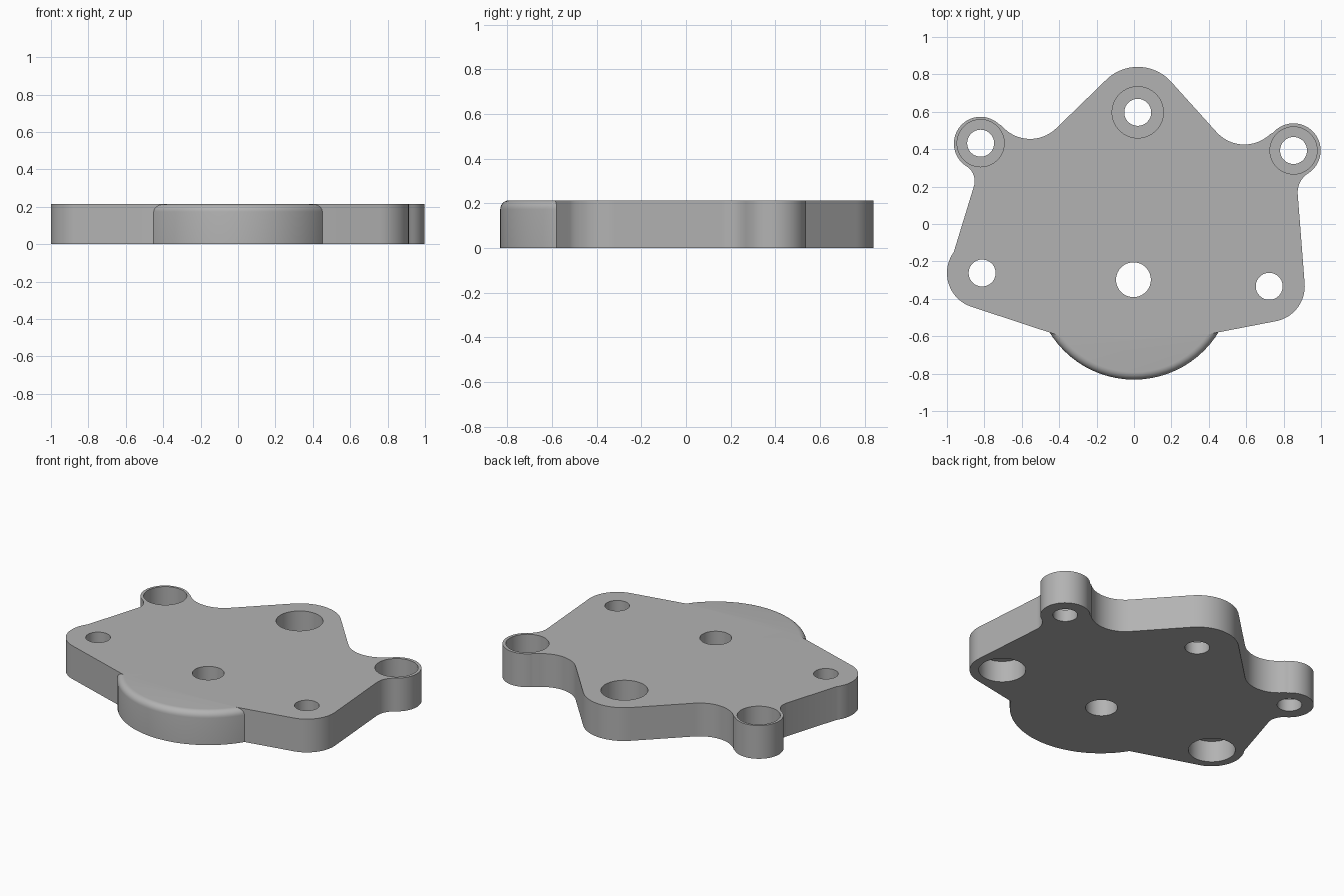
import bpy, bmesh, math

if "Cube" in bpy.data.objects:
    bpy.data.objects.remove(bpy.data.objects["Cube"])

HEIGHT = 0.214
BORE_DEPTH = 0.137

grey = bpy.data.materials.new("Plain grey")
grey.use_nodes = True
grey.diffuse_color = (0.45, 0.45, 0.45, 1)
grey.node_tree.nodes["Principled BSDF"].inputs["Base Color"].default_value = (0.45, 0.45, 0.45, 1)


def arc(x, y, r, start, end):
    n = max(3, round(abs(end - start) / 5))
    angles = [math.radians(start + (end - start) * i / n) for i in range(n + 1)]
    return [(x + r * math.cos(a), y + r * math.sin(a)) for a in angles]


def prism(name, outline, z0, z1):
    bm = bmesh.new()
    base = bm.faces.new([bm.verts.new((x, y, z0)) for x, y in outline])
    top = bmesh.ops.extrude_face_region(bm, geom=[base])["geom"]
    verts = [g for g in top if isinstance(g, bmesh.types.BMVert)]
    bmesh.ops.translate(bm, verts=verts, vec=(0, 0, z1 - z0))
    bmesh.ops.recalc_face_normals(bm, faces=bm.faces)
    mesh = bpy.data.meshes.new(name)
    bm.to_mesh(mesh)
    bm.free()
    mesh.materials.append(grey)
    ob = bpy.data.objects.new(name, mesh)
    bpy.context.collection.objects.link(ob)
    return ob


def cylinder(name, x, y, r, z0, z1, steps=360):
    return prism(name, arc(x, y, r, 0, steps)[:-1], z0, z1)


def combine(target, tool, operation):
    mod = target.modifiers.new(operation.title(), "BOOLEAN")
    mod.operation, mod.solver, mod.object = operation, "EXACT", tool
    bpy.context.view_layer.objects.active = target
    bpy.ops.object.modifier_apply(modifier=mod.name)
    bpy.data.objects.remove(tool)


# Plate outline: rounded corners, ears and hollow fillets, counter-clockwise
outline = (
    arc(0.723, -0.333, 0.19, -79, 4)
    + arc(0.995, 0.169, 0.12, 184, 122.4)
    + arc(0.853, 0.393, 0.145, -57.6, 138.6)[1:]
    + arc(0.59, 0.625, 0.2, -41.4, -138)[1:]
    + arc(0.02, 0.6, 0.24, 42, 135)
    + arc(-0.555, 0.655, 0.2, -45, -139.7)
    + arc(-0.82, 0.43, 0.143, 40.3, 237.7)[1:]
    + arc(-0.947, 0.229, 0.095, 57.7, -17.6)[1:]
    + arc(-0.81, -0.262, 0.19, 144, 250)
    + [(-0.4, -0.597), (0.4, -0.589)]
)
plate = prism("mounting_plate", outline, 0, HEIGHT)

# Round front boss with a softened top rim
boss = cylinder("front_boss", 0, -0.302, 0.53, 0, HEIGHT)
bm = bmesh.new()
bm.from_mesh(boss.data)
rim = [e for e in bm.edges if all(v.co.z > HEIGHT / 2 for v in e.verts)]
bmesh.ops.bevel(bm, geom=rim, offset=0.04, segments=6, profile=0.5, affect="EDGES")
bm.to_mesh(boss.data)
bm.free()
combine(plate, boss, "UNION")

# Centre hole
combine(plate, cylinder("centre_hole", -0.003, -0.298, 0.093, -0.1, 0.4), "DIFFERENCE")

# Bolt holes, counterbored from above on the rear three and from below on the front two
bolts = [
    (0.02, 0.597, 0.137, True),
    (-0.82, 0.432, 0.126, True),
    (0.853, 0.393, 0.126, True),
    (-0.812, -0.262, 0.137, False),
    (0.723, -0.333, 0.137, False),
]
for x, y, r, above in bolts:
    combine(plate, cylinder("bolt_hole", x, y, 0.072, -0.1, 0.4), "DIFFERENCE")
    low, high = (HEIGHT - BORE_DEPTH, 0.4) if above else (-0.1, BORE_DEPTH)
    combine(plate, cylinder("counterbore", x, y, r, low, high), "DIFFERENCE")

# Smooth walls with crisp edges
bpy.ops.object.select_all(action="DESELECT")
plate.select_set(True)
bpy.context.view_layer.objects.active = plate
bpy.ops.object.shade_smooth_by_angle(angle=math.radians(25))
